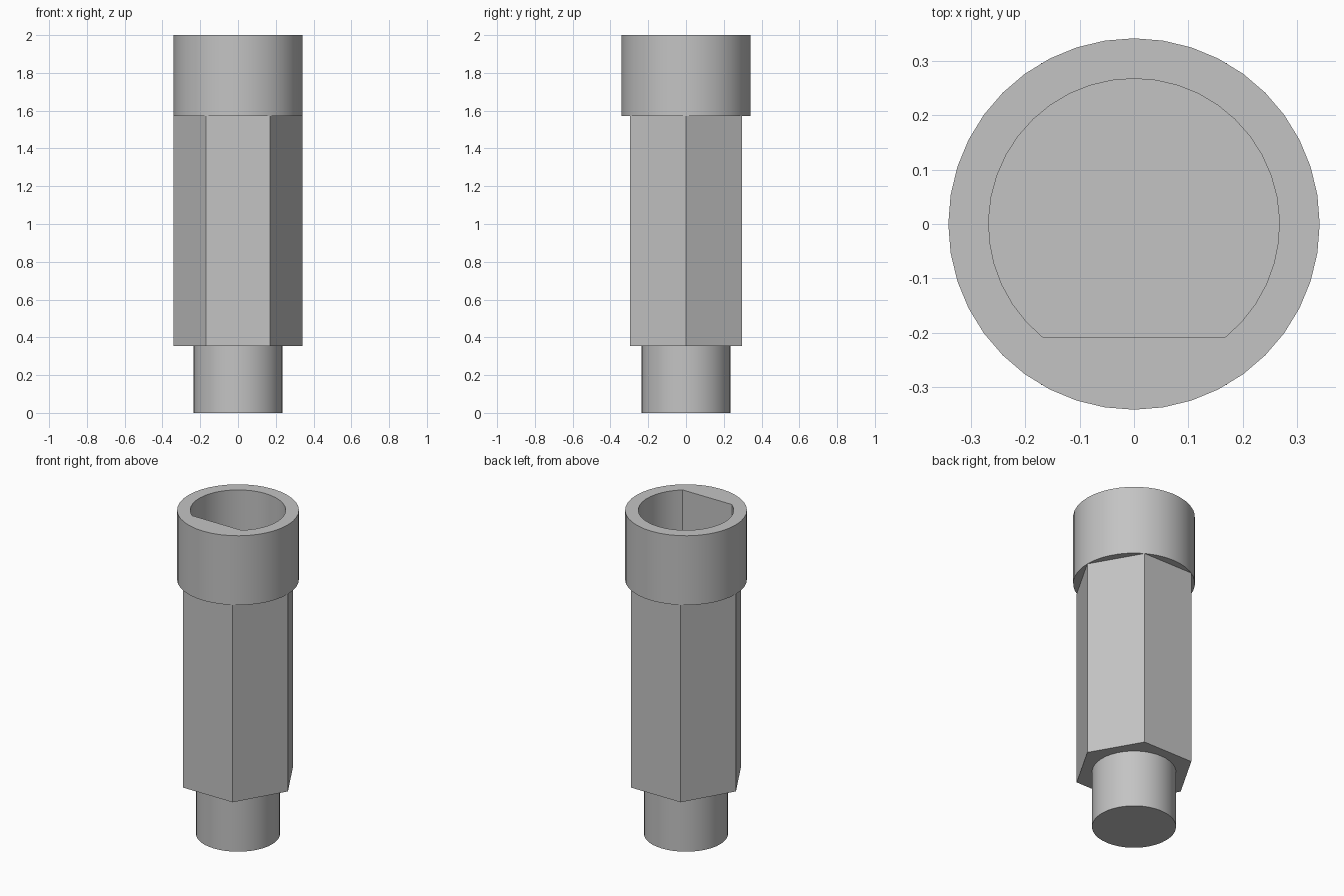
import bpy
import bmesh
from math import sin, cos, pi, radians

cube = bpy.data.objects.get("Cube")
if cube:
    bpy.data.objects.remove(cube, do_unlink=True)

# One plain grey metal
grey = bpy.data.materials.new("light_grey_metal")
grey.use_nodes = True
color = (0.55, 0.55, 0.55, 1)
grey.diffuse_color = color
grey.node_tree.nodes["Principled BSDF"].inputs["Base Color"].default_value = color

RADIUS = 0.341
SHOULDER, HEAD, TOP = 0.354, 1.572, 2.0


def ring(radius, count, start=0.0, sweep=2 * pi, closed=True):
    steps = count if closed else count - 1
    angles = [start + sweep * i / steps for i in range(count)]
    return [(radius * cos(a), radius * sin(a)) for a in angles]


def prism(name, outline, bottom, top):
    bm = bmesh.new()
    base = bm.faces.new([bm.verts.new((x, y, bottom)) for x, y in outline])
    side = bmesh.ops.extrude_face_region(bm, geom=[base], use_keep_orig=True)
    for v in side["geom"]:
        if isinstance(v, bmesh.types.BMVert):
            v.co.z = top
    bmesh.ops.recalc_face_normals(bm, faces=bm.faces)
    mesh = bpy.data.meshes.new(name)
    bm.to_mesh(mesh)
    bm.free()
    mesh.materials.append(grey)
    obj = bpy.data.objects.new(name, mesh)
    bpy.context.collection.objects.link(obj)
    return obj


def select_only(obj):
    bpy.ops.object.select_all(action='DESELECT')
    obj.select_set(True)
    bpy.context.view_layer.objects.active = obj


# Round spigot, hexagonal body and round head, stacked
spigot = prism("spigot", ring(0.235, 40), 0, SHOULDER)
body = prism("hex_body", ring(RADIUS, 6), SHOULDER, HEAD)
head = prism("socket_head", ring(RADIUS, 40), HEAD, TOP)

# D-shaped bore: an arc closed by a flat at the front
half_flat = radians(39)
arc = ring(0.267, 33, -pi / 2 + half_flat, 2 * (pi - half_flat), closed=False)
cutter = prism("bore_cutter", arc, HEAD + 0.005, TOP + 0.1)
cutter.hide_render = True

cut = head.modifiers.new("bore", 'BOOLEAN')
cut.operation = 'DIFFERENCE'
cut.solver = 'EXACT'
cut.object = cutter
select_only(head)
bpy.ops.object.modifier_apply(modifier=cut.name)
bpy.data.objects.remove(cutter, do_unlink=True)

# Smooth round walls, sharp rims
for part in (spigot, head):
    select_only(part)
    bpy.ops.object.shade_smooth_by_angle(angle=radians(30))
